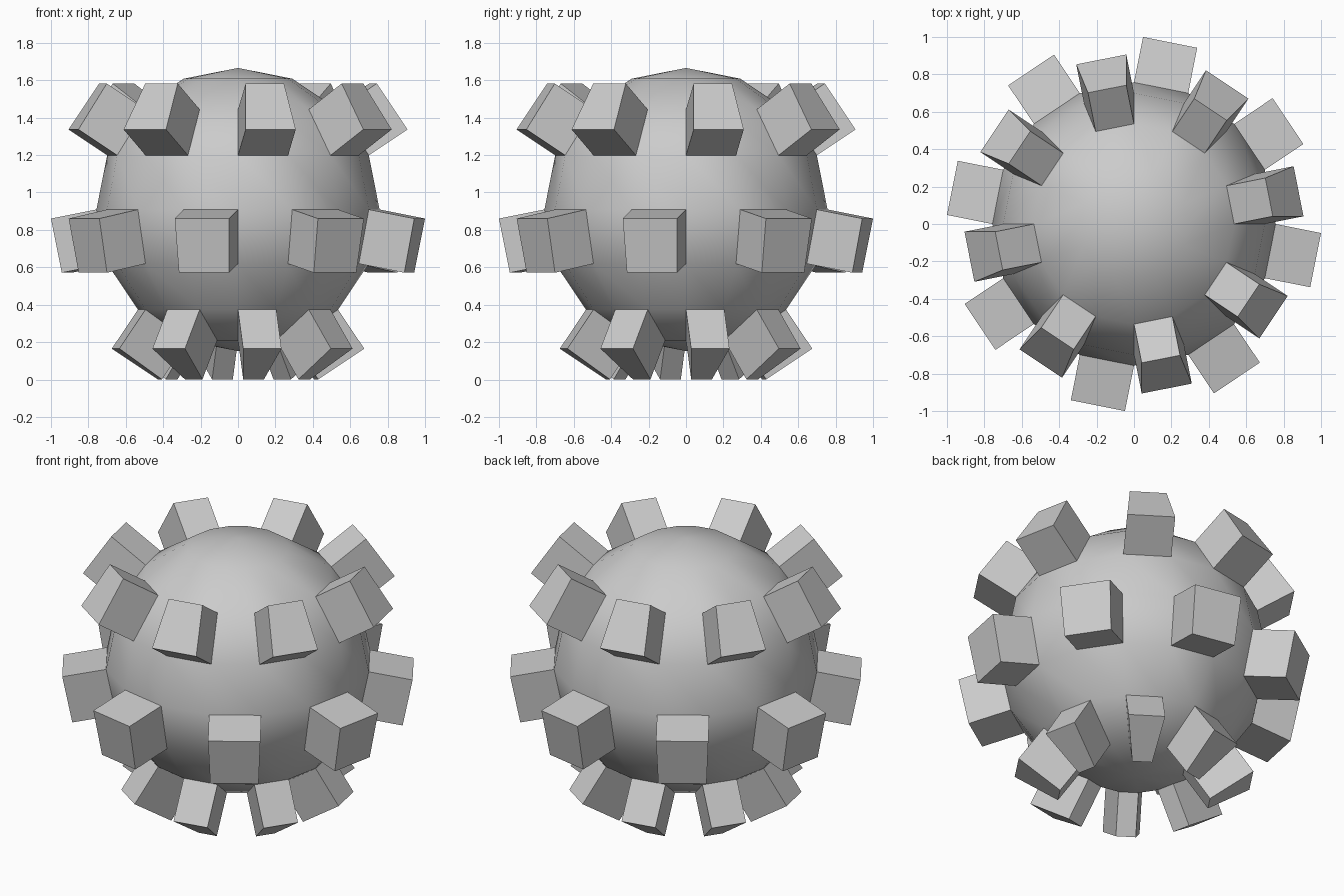
import bpy, bmesh, math
from mathutils import Vector

cube = bpy.data.objects.get("Cube")
if cube:
    bpy.data.objects.remove(cube)

SEGMENTS, RINGS = 16, 8
RADIUS, STUD, CENTRE_Z = 0.757, 0.2524, 0.909
STEP = 2 * math.pi / SEGMENTS

grey = bpy.data.materials.new("light_grey")
grey.use_nodes = True
colour = (0.6, 0.6, 0.6, 1)
grey.diffuse_color = colour
grey.node_tree.nodes["Principled BSDF"].inputs["Base Color"].default_value = colour

# Round body
bm = bmesh.new()
bmesh.ops.create_uvsphere(bm, u_segments=SEGMENTS, v_segments=RINGS, radius=RADIUS)

# Studs: every second face of three bands (band -> segment parity)
BANDS = {1: 0, -1: 1, -3: 0}


def carries_stud(face):
    c = face.calc_center_median()
    band = math.floor(math.asin(c.z / c.length) / STEP)
    segment = math.floor(math.atan2(c.y, c.x) / STEP)
    return band in BANDS and segment % 2 == BANDS[band]


studs = [f for f in bm.faces if carries_stud(f)]
for face in bmesh.ops.extrude_discrete_faces(bm, faces=studs)["faces"]:
    face.normal_update()
    bmesh.ops.translate(bm, verts=face.verts, vec=face.normal * STUD)
bmesh.ops.translate(bm, verts=bm.verts, vec=Vector((0, 0, CENTRE_Z)))
bm.normal_update()

mesh = bpy.data.meshes.new("studded_ball")
bm.to_mesh(mesh)
bm.free()
mesh.materials.append(grey)
ball = bpy.data.objects.new("studded_ball", mesh)
bpy.context.collection.objects.link(ball)

# Smooth body, crisp studs
bpy.ops.object.select_all(action="DESELECT")
ball.select_set(True)
bpy.context.view_layer.objects.active = ball
bpy.ops.object.shade_smooth_by_angle(angle=math.radians(30))
